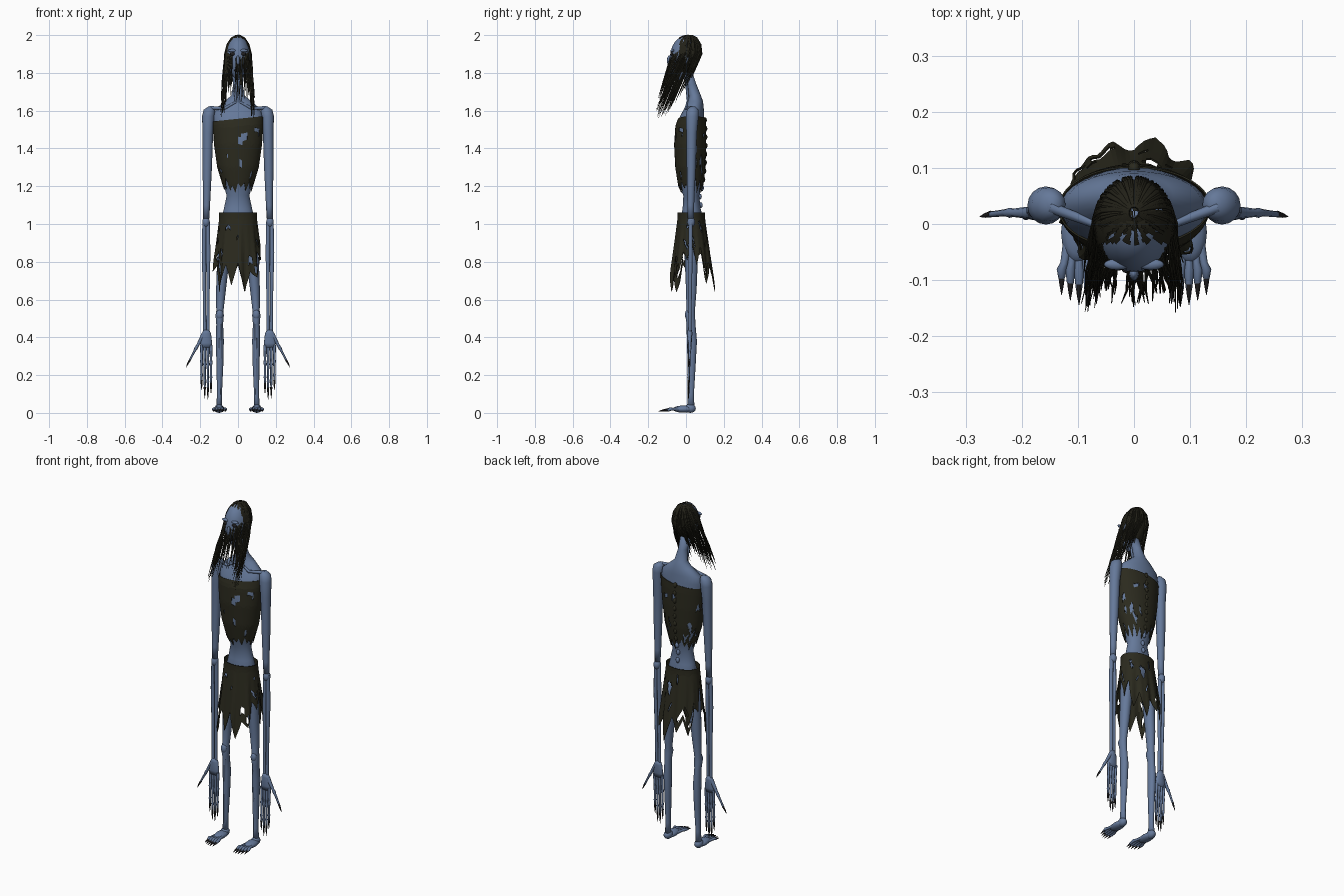
import bpy, bmesh, math, random
from math import sin, cos, pi
from mathutils import Vector

if "Cube" in bpy.data.objects:
    bpy.data.objects.remove(bpy.data.objects["Cube"])
rng = random.Random(7)


def material(name, rgb):
    m = bpy.data.materials.new(name)
    m.use_nodes = True
    m.diffuse_color = (*rgb, 1)
    m.node_tree.nodes["Principled BSDF"].inputs["Base Color"].default_value = (*rgb, 1)
    return m


SKIN = material("blue grey skin", (0.13, 0.19, 0.32))
CLOTH = material("dark cloth", (0.024, 0.023, 0.013))
HAIR = material("black hair", (0.016, 0.015, 0.009))
CLAW = material("claw black", (0.015, 0.014, 0.015))


def finish(ob, mat, mirror=False, smooth=True):
    ob.data.materials.clear()
    ob.data.materials.append(mat)
    for p in ob.data.polygons:
        p.use_smooth = smooth
    if mirror:
        ob.modifiers.new("Mirror", "MIRROR").use_mirror_merge = False
    return ob


def from_bmesh(name, bm, mat, **kw):
    me = bpy.data.meshes.new(name)
    bmesh.ops.recalc_face_normals(bm, faces=bm.faces)
    bm.to_mesh(me)
    bm.free()
    ob = bpy.data.objects.new(name, me)
    bpy.context.collection.objects.link(ob)
    return finish(ob, mat, **kw)


def loft(name, rings, mat, n=24, **kw):
    """Skin a stack of level ellipses (x, y, z, rx, ry)."""
    bm = bmesh.new()
    loops = [[bm.verts.new((x + rx * sin(2 * pi * i / n), y - ry * cos(2 * pi * i / n), z))
              for i in range(n)] for x, y, z, rx, ry in rings]
    for a, b in zip(loops, loops[1:]):
        for i in range(n):
            j = (i + 1) % n
            bm.faces.new((a[i], a[j], b[j], b[i]))
    bm.faces.new(loops[0])
    bm.faces.new(loops[-1])
    return from_bmesh(name, bm, mat, **kw)


def tubes(name, paths, mat, res=2, **kw):
    """Tapered tubes, each a list of (x, y, z, radius)."""
    cu = bpy.data.curves.new(name, "CURVE")
    cu.dimensions = "3D"
    cu.bevel_depth, cu.bevel_resolution, cu.use_fill_caps = 1, res, True
    for path in paths:
        s = cu.splines.new("POLY")
        s.points.add(len(path) - 1)
        for p, (x, y, z, r) in zip(s.points, path):
            p.co, p.radius = (x, y, z, 1), r
    ob = bpy.data.objects.new(name, cu)
    bpy.context.collection.objects.link(ob)
    bpy.ops.object.select_all(action="DESELECT")
    ob.select_set(True)
    bpy.context.view_layer.objects.active = ob
    bpy.ops.object.convert(target="MESH")
    return finish(bpy.context.object, mat, **kw)


def ball(name, c, r, mat, shape=None, keep=None, seg=24, **kw):
    bm = bmesh.new()
    bmesh.ops.create_uvsphere(bm, u_segments=seg, v_segments=seg // 2, radius=1)
    for v in bm.verts:
        v.co = Vector(c) + Vector((v.co.x * r[0], v.co.y * r[1], v.co.z * r[2]))
        if shape:
            shape(v.co)
    if keep:
        bmesh.ops.delete(bm, geom=[f for f in bm.faces if not keep(f.calc_center_median())],
                         context="FACES")
    return from_bmesh(name, bm, mat, **kw)


# Torso and neck
TORSO = [(0, .03, .93, .07, .05), (0, .03, 1.02, .088, .062), (0, .03, 1.08, .075, .048),
         (0, .028, 1.15, .06, .042), (0, .025, 1.2, .074, .06), (0, .023, 1.3, .104, .074),
         (0, .022, 1.42, .121, .079), (0, .025, 1.52, .128, .075), (0, .032, 1.57, .13, .064),
         (0, .042, 1.61, .118, .052), (0, .05, 1.65, .07, .04), (0, .047, 1.68, .036, .032),
         (0, .028, 1.74, .025, .027), (0, -.005, 1.83, .027, .03)]
loft("torso", TORSO, SKIN, n=32)
tubes("collarbone", [[(.012, .008, 1.645, .006), (.07, 0, 1.612, .008), (.15, .03, 1.615, .01)]],
      SKIN, mirror=True)
tubes("neck_tendon", [[(.01, .012, 1.64, .006), (.018, .005, 1.72, .007), (.026, -.005, 1.82, .007)]],
      SKIN, mirror=True)

# Head with tapered jaw


def jaw(co):
    t = max(0, (1.9 - co.z) / .13)
    co.x *= 1 - .36 * t
    co.y = co.y * (1 - .3 * t) - .03 * t


ball("head", (0, -.005, 1.878), (.067, .08, .116), SKIN, jaw, seg=32)
ball("nose", (0, -.088, 1.865), (.009, .013, .028), SKIN, seg=12)
ball("mouth", (0, -.083, 1.813), (.022, .006, .009), CLAW, seg=12)
ball("brow", (.03, -.072, 1.918), (.024, .01, .008), SKIN, seg=12, mirror=True)
ball("eye_socket", (.028, -.075, 1.9), (.015, .008, .01), CLAW, seg=12, mirror=True)
ball("ear", (.066, 0, 1.875), (.007, .014, .026), SKIN, seg=12, mirror=True)

# Hair cap, streaked near the crown


def cap_area(c):
    if c.z < 1.8 or c.y < -.035 + .12 * max(0, 1.86 - c.z):
        return False
    return c.z < 1.955 or int((math.atan2(c.x, c.y - .02) + pi) * 8) % 3 > 0


ball("hair_cap", (0, 0, 1.88), (.071, .081, .12), HAIR, jaw, cap_area, seg=64)

# Hanging strands, swept forward
strands = []
for k in range(210):
    a = rng.uniform(.55, pi) * rng.choice((-1, 1))
    if k < 26:
        a = rng.uniform(-.6, .6)
    s, c = sin(a), cos(a)
    root = [(s * .071 * sin(q), .02 * cos(q) - c * .082 * sin(q), 1.88 + .121 * cos(q), w)
            for q, w in ((.12, .002), (.5, .003), (.95, .003), (1.4, .003))]
    x, y, z, _ = root[-1]
    drop = (.12 + .21 * abs(s) ** 2) * rng.uniform(.65, 1.05)
    if k < 26:
        drop = rng.uniform(.1, .24)
    side = math.copysign(max(abs(s) * .082, .035 if c < 0 else 0), s) + rng.uniform(-.012, .012)
    slope = .42 if c < .5 else .3
    for t, w in ((.3, .0028), (.65, .0022), (1, .0008)):
        root.append((x + (side - x) * t + rng.uniform(-.004, .004),
                     y - slope * drop * t, z - drop * t, w))
    strands.append(root)
tubes("hair_strands", strands, HAIR, res=0)

# Arms
loft("upper_arm", [(.145, .036, 1.622, .012, .014), (.152, .035, 1.605, .03, .03),
                   (.157, .033, 1.57, .033, .034), (.16, .03, 1.48, .028, .028),
                   (.163, .028, 1.3, .025, .024), (.166, .025, 1.1, .018, .018),
                   (.168, .025, 1.03, .016, .016)], SKIN, n=16, mirror=True)
ball("elbow", (.169, .027, 1.01), (.02, .021, .028), SKIN, seg=16, mirror=True)
tubes("forearm_bones", [[(.169 + d, .025, 1.02, .011), (.169 + d * 1.3, .024, .85, .012),
                         (.168 + d, .022, .6, .009), (.167 + d, .02, .42, .009)]
                        for d in (-.009, .009)], SKIN, mirror=True)
loft("palm", [(.167, .02, .44, .014, .012), (.168, .02, .42, .025, .014),
              (.168, .018, .37, .031, .012), (.168, .018, .345, .029, .009)],
     SKIN, n=16, mirror=True)

# Fingers, thumb and claws
fingers, claws = [], []
for i, tip in enumerate((.1, .07, .075, .12)):
    x0 = .143 + .0165 * i
    drop = .36 - tip
    fingers.append([(x0, .018 - .006 * t, .36 - drop * t, r) for t, r in
                    ((0, .009), (.3, .006), (.36, .0085), (.42, .006), (.62, .0055),
                     (.66, .0075), (.7, .0055), (.82, .005))])
    claws.append([(x0, .013, .36 - drop * t, r) for t, r in ((.78, .006), (.9, .004), (1, .0006))])
fingers.append([(.18, .02, .42, .012), (.215, .02, .355, .0075), (.222, .02, .343, .009),
                (.229, .02, .33, .0065), (.258, .017, .275, .005)])
claws.append([(.254, .018, .282, .006), (.266, .015, .26, .004), (.275, .013, .24, .0006)])
tubes("fingers", fingers, SKIN, mirror=True)
tubes("finger_claws", claws, CLAW, mirror=True)

# Legs
loft("leg", [(.055, .03, 1, .04, .045), (.075, .028, .85, .034, .036), (.09, .028, .65, .026, .028),
             (.096, .025, .54, .019, .022), (.097, .022, .515, .022, .026),
             (.097, .027, .47, .018, .023), (.096, .033, .38, .021, .025),
             (.096, .03, .25, .018, .021), (.098, .026, .1, .013, .016),
             (.1, .025, .02, .016, .02)], SKIN, n=16, mirror=True)
ball("kneecap", (.097, .008, .52), (.018, .014, .026), SKIN, seg=16, mirror=True)
tubes("shin_ridge", [[(.094, .008, .49, .006), (.094, .014, .3, .007), (.097, .014, .08, .006)]],
      SKIN, mirror=True)

# Feet with toes and claws
ball("heel", (.1, .022, .024), (.023, .03, .024), SKIN, seg=16, mirror=True)
ball("foot", (.1, -.015, .02), (.03, .055, .019), SKIN, seg=16, mirror=True)
toes, nails = [], []
for i in range(5):
    x1, y1 = .067 + .0155 * i, (-.112, -.118, -.114, -.106, -.096)[i]
    x0 = .1 + (x1 - .1) * .6
    toes.append([(x0, -.03, .02, .009), (x0 * .4 + x1 * .6, -.07, .02, .007),
                 (x1, -.082, .02, .009), (x1, y1, .013, .006)])
    nails.append([(x1, y1 + .008, .015, .0065), (x1, y1 - .012, .012, .004),
                  (x1, y1 - .03, .007, .0006)])
tubes("toes", toes, SKIN, mirror=True)
tubes("toe_claws", nails, CLAW, mirror=True)


def cloth(name, top, hem, section, holes, n=96, rows=18):
    """Ragged tube of cloth; angle 0 faces front, section gives (cy, rx, ry) at z."""
    bm = bmesh.new()
    grid = []
    for r in range(rows + 1):
        row = []
        for i in range(n):
            a = 2 * pi * i / n
            z = top(a) + (hem[i] - top(a)) * r / rows
            cy, rx, ry = section(z, a)
            row.append(bm.verts.new((rx * sin(a), cy - ry * cos(a), z)))
        grid.append(row)
    spots = [(rng.uniform(0, n), rng.uniform(3, rows - 2), rng.uniform(.8, 2.6), rng.uniform(.5, 1.3))
             for _ in range(holes)]
    for r in range(rows):
        for i in range(n):
            if any(((i - u) / w) ** 2 + ((r - v) / h) ** 2 < 1 for u, v, w, h in spots):
                continue
            j = (i + 1) % n
            bm.faces.new((grid[r][i], grid[r][j], grid[r + 1][j], grid[r + 1][i]))
    ob = from_bmesh(name, bm, CLOTH, smooth=False)
    ob.modifiers.new("Thickness", "SOLIDIFY").thickness = .003


def ragged(n, step, low, high):
    """Hem heights that zigzag between random points and notches."""
    knots = [rng.uniform(*(low if k % 2 else high)) for k in range(n // step)]
    return [knots[i // step] + (knots[(i // step + 1) % len(knots)] - knots[i // step])
            * (i % step) / step for i in range(n)]


def torso_section(z, a):
    for p, q in zip(TORSO, TORSO[1:]):
        if p[2] <= z <= q[2]:
            t = (z - p[2]) / (q[2] - p[2])
            return [p[k] + (q[k] - p[k]) * t + (.006 if k > 1 else 0) for k in (1, 3, 4)]


def skirt_section(z, a):
    t = max(0, (1.03 - z) / .4)
    wave = 1 + .07 * t * sin(9 * a + 1) + .04 * t * sin(17 * a)
    return .028 + .006 * t, (.1 + .045 * t) * wave, (.073 + .05 * t) * wave


# Torn top and skirt; the skirt is open at the hips
cloth("torn_top", lambda a: 1.557 + .014 * sin(a), ragged(96, 3, (1.15, 1.2), (1.2, 1.25)),
      torso_section, 26)
hem = ragged(96, 4, (.61, .72), (.74, .84))
hem = [h + .13 * max(0, abs(sin(2 * pi * i / 96)) - .8) / .2 for i, h in enumerate(hem)]
cloth("torn_skirt", lambda a: 1.06, hem, skirt_section, 24)

# Spine bumps under the cloth and at the bare waist
for k in range(11):
    z = 1.1 + .045 * k
    cy, _, ry = torso_section(z, 0)
    ball("spine_bump", (0, cy + ry - .004, z), (.011, .011, .016),
         CLOTH if 1.22 < z < 1.56 else SKIN, seg=12)
